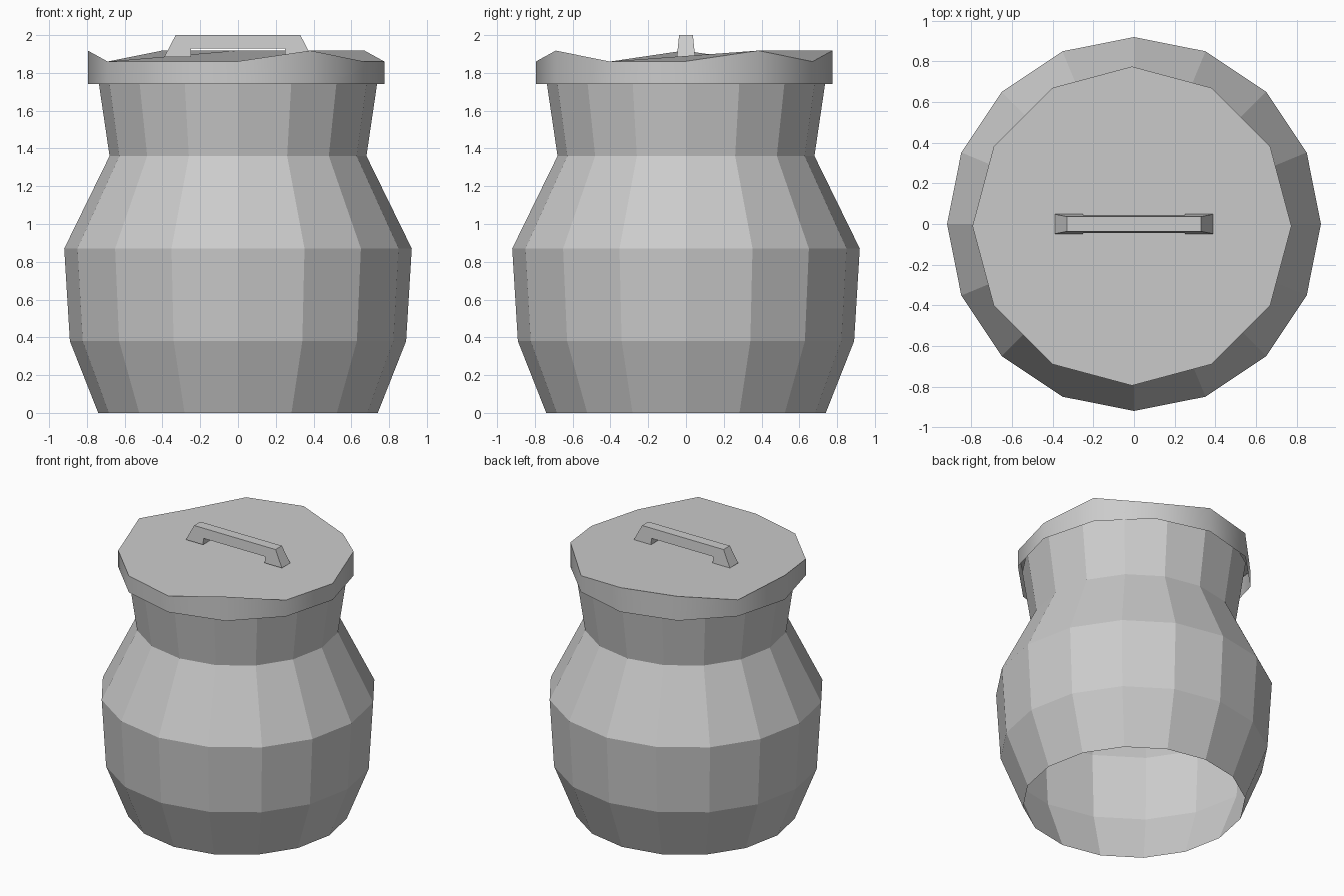
import bpy, bmesh, math

cube = bpy.data.objects.get("Cube")
if cube:
    bpy.data.objects.remove(cube, do_unlink=True)

grey = bpy.data.materials.new("plain_grey")
grey.use_nodes = True
colour = (0.6, 0.6, 0.6, 1)
grey.diffuse_color = colour
for node in grey.node_tree.nodes:
    if node.type == "BSDF_PRINCIPLED":
        node.inputs["Base Color"].default_value = colour
        node.inputs["Roughness"].default_value = 0.8


def ring(bm, radius, heights, centre=0.0):
    """Ring of vertices, one per height, starting at +x."""
    n = len(heights)
    return [bm.verts.new((centre + radius * math.cos(math.tau * i / n),
                          centre + radius * math.sin(math.tau * i / n), z))
            for i, z in enumerate(heights)]


def bridge(bm, low, high):
    n = len(low)
    for i in range(n):
        j = (i + 1) % n
        bm.faces.new((low[i], low[j], high[j], high[i]))


def finish(bm, name):
    mesh = bpy.data.meshes.new(name)
    bm.to_mesh(mesh)
    bm.free()
    mesh.materials.append(grey)
    obj = bpy.data.objects.new(name, mesh)
    bpy.context.collection.objects.link(obj)
    return obj


# Jar body: open faceted shell
bm = bmesh.new()
profile = [(0.74, 0), (0.89, 0.38), (0.92, 0.87), (0.68, 1.36), (0.745, 1.8)]
rings = [ring(bm, r, [z] * 16) for r, z in profile]
for low, high in zip(rings, rings[1:]):
    bridge(bm, low, high)
finish(bm, "jar_body")

# Lid: straight skirt with an uneven top edge, open underneath
bm = bmesh.new()
LOW, HIGH = 1.86, 1.918
raised = {1, 3, 4, 6, 10}
heights = [HIGH if i in raised else LOW for i in range(12)]
skirt = ring(bm, 0.785, [1.74] * 12, -0.01)
rim = ring(bm, 0.785, heights, -0.01)
bridge(bm, skirt, rim)
bm.faces.new(rim)
lid = finish(bm, "lid")
bpy.context.view_layer.objects.active = lid
lid.select_set(True)
bpy.ops.object.shade_smooth_by_angle(angle=math.radians(40))
lid.select_set(False)

# Handle: tapered bridge-shaped grip
bm = bmesh.new()
half = [(0.25, 1.93), (0.25, 1.885), (0.39, 1.885), (0.33, 2.0)]
outline = half + [(-x, z) for x, z in reversed(half)]


def side(sign):
    return [bm.verts.new((x, sign * (0.048 - 0.1 * (z - 1.885)), z))
            for x, z in outline]


front, back = side(-1), side(1)
bridge(bm, front, back)
bm.faces.new(front)
bm.faces.new(back[::-1])
bmesh.ops.recalc_face_normals(bm, faces=bm.faces)
finish(bm, "lid_handle")
